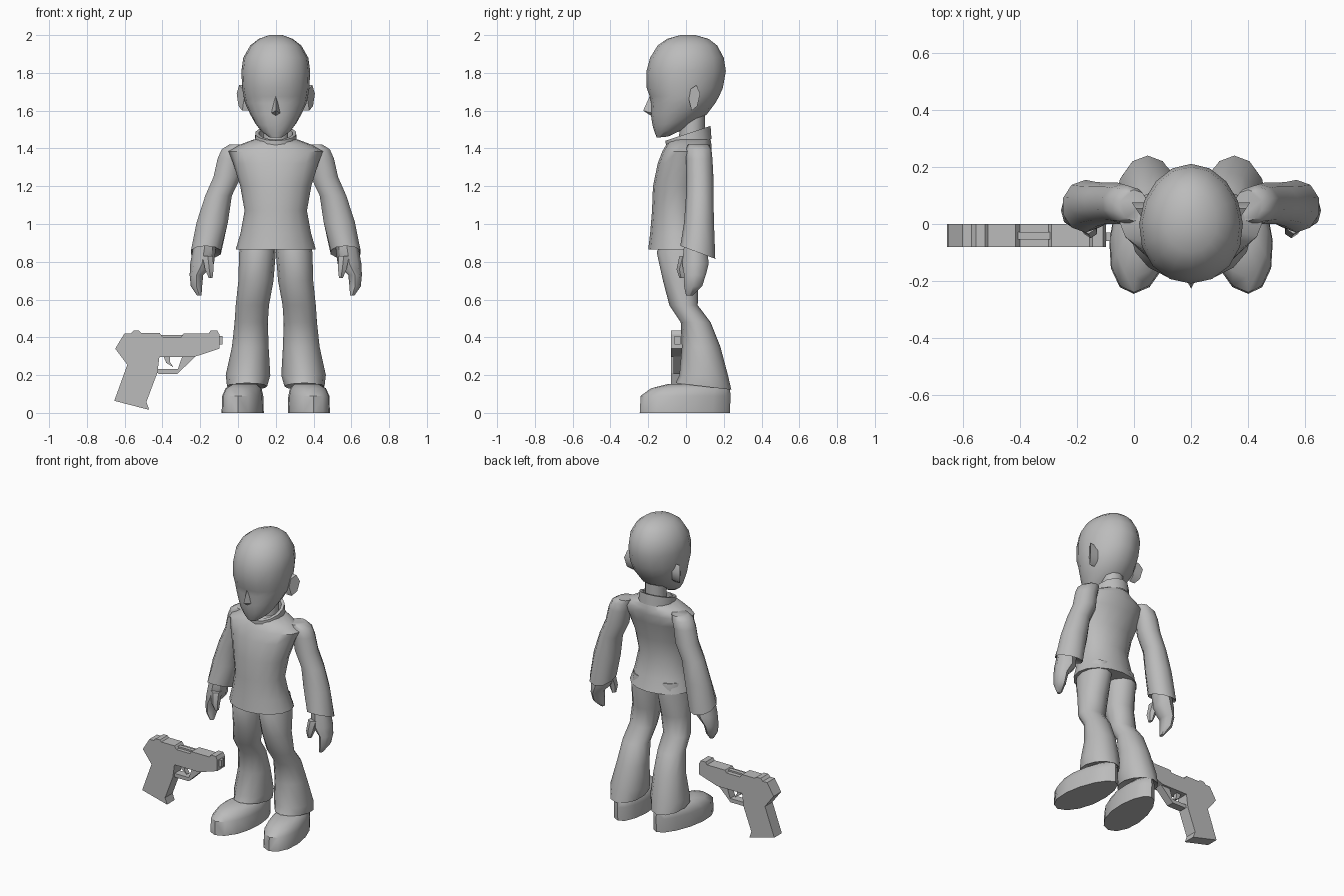
import bpy, bmesh, math

CX = 0.2  # figure's plane of symmetry
grey = bpy.data.materials.new("plain_grey")
grey.diffuse_color = (0.5, 0.5, 0.5, 1)


def finish(name, bm, x=CX, mirror=False, angle=45):
    bmesh.ops.recalc_face_normals(bm, faces=bm.faces[:])
    me = bpy.data.meshes.new(name)
    bm.to_mesh(me)
    bm.free()
    ob = bpy.data.objects.new(name, me)
    bpy.context.collection.objects.link(ob)
    ob.location.x = x
    me.materials.append(grey)
    if mirror:
        m = ob.modifiers.new("mirror", 'MIRROR')
        m.use_mirror_merge = False
    bpy.ops.object.select_all(action='DESELECT')
    ob.select_set(True)
    bpy.context.view_layer.objects.active = ob
    if angle:
        bpy.ops.object.shade_smooth_by_angle(angle=math.radians(angle))
    return ob


def loft(name, rings, n=12, mirror=False, cap=True, egg=0.0, shear=0.0, angle=45):
    """Skin over stacked ovals: (centre x, front y, back y, z, half width, tilt)."""
    bm = bmesh.new()
    loops = []
    for cx, yf, yb, z, rx, *t in rings:
        tilt = t[0] if t else 0
        cy, ry = (yf + yb) / 2, (yb - yf) / 2
        loop = []
        for i in range(n):
            a = 2 * math.pi * i / n - math.pi / 2
            c, s = math.cos(a), math.sin(a)
            y = cy + ry * s
            loop.append(bm.verts.new((cx + rx * c * (1 - egg * s) + shear * (y - cy),
                                      y, z + tilt * (y - cy))))
        loops.append(loop)
    for a, b in zip(loops, loops[1:]):
        for i in range(n):
            j = (i + 1) % n
            bm.faces.new((a[i], a[j], b[j], b[i]))
    if cap:
        bm.faces.new(loops[0])
        bm.faces.new(loops[-1])
    return finish(name, bm, mirror=mirror, angle=angle)


def slab(name, pts, y0, y1):
    """Extrude an x-z outline from y0 to y1."""
    bm = bmesh.new()
    a = [bm.verts.new((x, y0, z)) for x, z in pts]
    b = [bm.verts.new((x, y1, z)) for x, z in pts]
    bm.faces.new(a)
    bm.faces.new(b)
    for i in range(len(pts)):
        j = (i + 1) % len(pts)
        bm.faces.new((a[i], a[j], b[j], b[i]))
    return finish(name, bm, x=0, angle=0)


def hull(name, pts, mirror=False):
    bm = bmesh.new()
    vs = [bm.verts.new(p) for p in pts]
    bmesh.ops.convex_hull(bm, input=vs)
    return finish(name, bm, mirror=mirror)


# head, nose, ears, neck
loft("head", [
    (0, -.155, -.095, 1.46, .035, .1), (0, -.165, .0, 1.495, .08, .15),
    (0, -.177, .06, 1.535, .11, .12), (0, -.186, .11, 1.58, .135),
    (0, -.186, .155, 1.64, .163), (0, -.192, .175, 1.675, .17),
    (0, -.208, .195, 1.72, .178), (0, -.209, .211, 1.81, .182),
    (0, -.19, .2, 1.88, .172), (0, -.15, .165, 1.945, .135),
    (0, -.1, .12, 1.98, .09), (0, -.03, .05, 2.0, .035)], n=16, egg=.06)
hull("nose", [(0, -.186, 1.69), (0, -.227, 1.6), (.028, -.172, 1.585),
              (-.028, -.172, 1.585), (0, -.18, 1.57), (0, -.14, 1.62)])
ear_outline = [(.015, 1.66), (.025, 1.715), (.055, 1.735), (.075, 1.69), (.06, 1.625), (.03, 1.6)]
hull("ear", [(.14, y, z) for y, z in ear_outline] +
     [(.168 + .65 * (y - .015), y, z) for y, z in ear_outline], mirror=True)
loft("neck", [(0, -.04, .1, 1.4, .07), (0, -.03, .1, 1.58, .068)], n=10)

# sweater: collar, body, sleeves
loft("collar", [(0, -.105, .135, 1.42, .115, .25), (0, -.108, .13, 1.48, .11, .33),
                (0, -.085, .112, 1.48, .09, .33), (0, -.08, .11, 1.42, .085, .25)],
     n=14, cap=False, angle=35)
loft("sweater_body", [
    (0, -.2, .13, .865, .212), (0, -.19, .1, .95, .187), (0, -.18, .075, 1.07, .165),
    (0, -.175, .09, 1.2, .188), (0, -.15, .12, 1.32, .225), (0, -.125, .135, 1.385, .25),
    (0, -.105, .135, 1.42, .19), (0, -.085, .13, 1.448, .115)], n=16)
loft("sleeve", [
    (.2, .01, .12, 1.42, .05, 0), (.222, .0, .135, 1.395, .068), (.24, .0, .14, 1.345, .072),
    (.257, .0, .145, 1.25, .076), (.303, .0, .145, 1.15, .074),
    (.336, -.01, .148, 1.01, .087), (.37, -.03, .155, .85, .083, -.37),
    (.375, .0, .125, .87, .055, -.37)], n=10, mirror=True)

# hands
loft("hand", [
    (.375, -.01, .11, .89, .06), (.39, -.02, .12, .79, .063), (.42, -.01, .105, .73, .036),
    (.42, -.01, .085, .67, .03), (.405, .0, .035, .622, .012)], n=8, mirror=True)
loft("thumb", [(.36, -.035, .04, .83, .032), (.352, -.05, .01, .76, .026),
               (.345, -.035, .0, .715, .012)], n=6, mirror=True)

# flared trousers
loft("trouser_leg", [
    (.09, -.12, .09, .93, .085), (.097, -.155, .1, .85, .097), (.105, -.122, .065, .7, .093),
    (.124, -.088, .062, .57, .088), (.13, -.028, .13, .48, .088),
    (.135, -.022, .182, .35, .097), (.147, -.035, .222, .2, .118),
    (.152, -.055, .24, .14, .106, -.12), (.15, .0, .2, .16, .06, -.12)], n=12, mirror=True)

# shoes
loft("shoe", [
    (.172, -.245, .232, 0, .108), (.172, -.24, .236, .09, .105),
    (.168, -.185, .232, .13, .092), (.162, -.1, .2, .152, .062)],
     n=14, mirror=True, egg=.13, shear=-.12)

# prop pistol: body with grip
slab("pistol_body", [
    (-.602, .419), (-.57, .419), (-.554, .435), (-.523, .435), (-.512, .424), (-.416, .424),
    (-.4, .403), (-.3, .403), (-.289, .419), (-.156, .419), (-.146, .435), (-.109, .435),
    (-.098, .414), (-.098, .34), (-.23, .297), (-.416, .297), (-.427, .212), (-.485, .058),
    (-.47, .016), (-.655, .064), (-.586, .255), (-.65, .34)], -.08, 0)
slab("trigger_guard", [(-.44, .225), (-.42, .207), (-.32, .207), (-.225, .3), (-.295, .3),
                       (-.318, .232), (-.43, .232)], -.066, -.014)
slab("trigger", [(-.395, .3), (-.36, .3), (-.36, .27), (-.342, .242), (-.38, .265)], -.055, -.025)
slab("muzzle", [(-.11, .362), (-.082, .362), (-.082, .408), (-.11, .408)], -.06, -.03)
slab("chamber", [(-.41, .39), (-.295, .39), (-.295, .413), (-.41, .413)], -.055, -.028)
